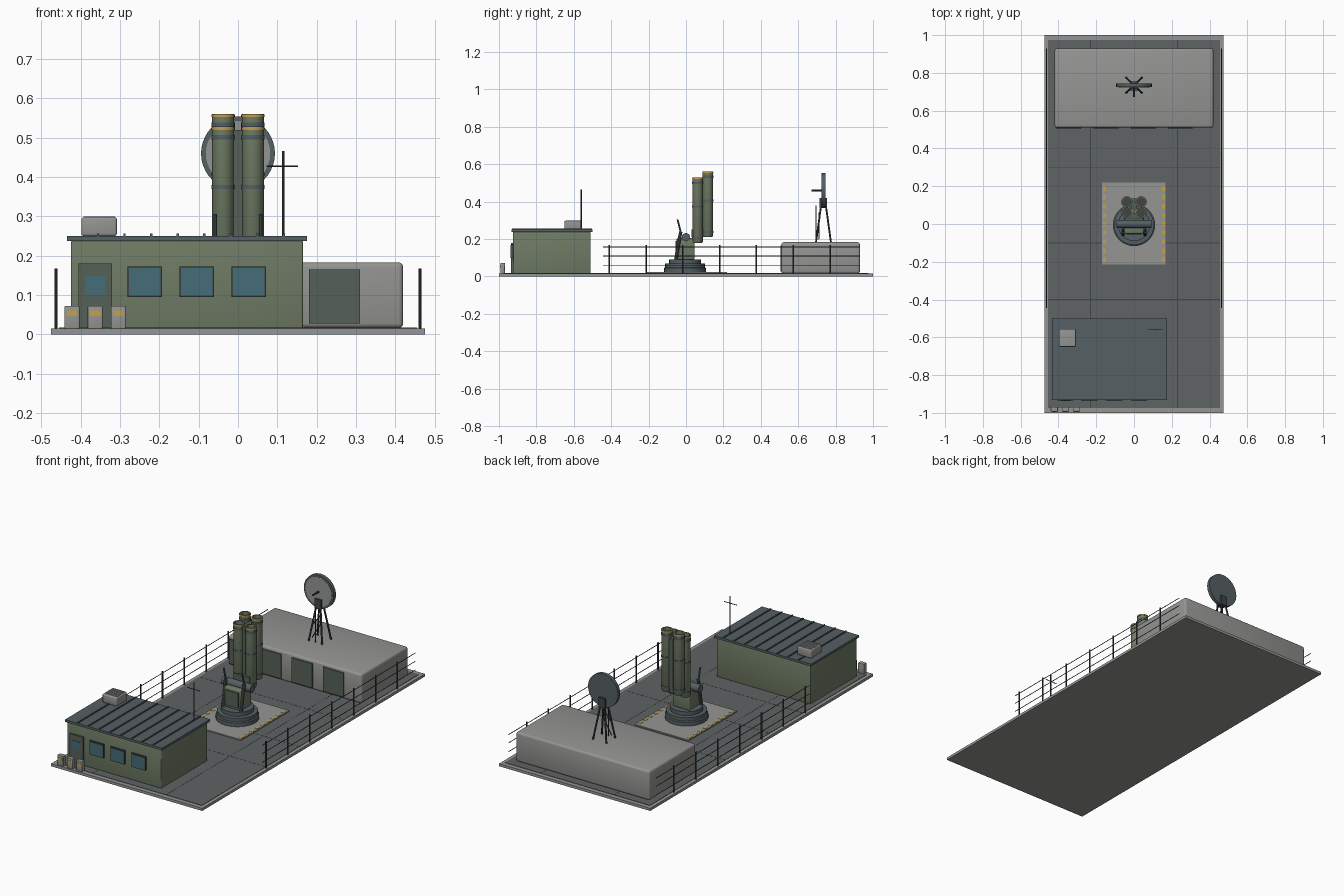
import bpy, bmesh
from math import pi, cos, sin
from mathutils import Vector

if "Cube" in bpy.data.objects:
    bpy.data.objects.remove(bpy.data.objects["Cube"])


def mat(name, r, g, b):
    m = bpy.data.materials.new(name)
    m.diffuse_color = (r, g, b, 1)
    m.use_nodes = True
    m.node_tree.nodes["Principled BSDF"].inputs["Base Color"].default_value = m.diffuse_color
    return m


CONCRETE = mat("concrete", .30, .30, .29)
ASPHALT = mat("asphalt", .115, .125, .125)
GREEN = mat("olive", .16, .20, .13)
DKGREEN = mat("dark_olive", .09, .12, .095)
SLATE = mat("slate", .09, .115, .125)
STEEL = mat("dark_steel", .05, .06, .06)
GLASS = mat("glass", .06, .15, .19)
YELLOW = mat("yellow", .55, .36, .07)


def finish(name, bm, m, smooth=False):
    me = bpy.data.meshes.new(name)
    bm.to_mesh(me)
    bm.free()
    o = bpy.data.objects.new(name, me)
    bpy.context.collection.objects.link(o)
    me.materials.append(m)
    if smooth:
        bpy.ops.object.select_all(action='DESELECT')
        o.select_set(True)
        bpy.context.view_layer.objects.active = o
        bpy.ops.object.shade_smooth_by_angle(angle=0.6)
    return o


def box(name, x0, x1, y0, y1, z0, z1, m, bevel=0):
    bm = bmesh.new()
    bmesh.ops.create_cube(bm, size=1)
    for v in bm.verts:
        v.co = ((x0 + x1) / 2 + v.co.x * (x1 - x0), (y0 + y1) / 2 + v.co.y * (y1 - y0),
                (z0 + z1) / 2 + v.co.z * (z1 - z0))
    if bevel:
        bmesh.ops.bevel(bm, geom=bm.edges[:], offset=bevel, segments=3, profile=.5, affect='EDGES')
    return finish(name, bm, m, bool(bevel))


def rod(name, a, b, r, m, n=10):
    a, b = Vector(a), Vector(b)
    bm = bmesh.new()
    bmesh.ops.create_cone(bm, cap_ends=True, segments=n, radius1=r, radius2=r, depth=(b - a).length)
    q = (b - a).to_track_quat('Z', 'Y')
    for v in bm.verts:
        v.co = q @ v.co + (a + b) / 2
    return finish(name, bm, m, True)


def lathe(name, profile, centre, m, n=32):
    # revolve a closed (radius, z) profile around a vertical axis
    bm = bmesh.new()
    vs = [bm.verts.new((r, 0, z)) for r, z in profile]
    es = [bm.edges.new(p) for p in zip(vs, vs[1:])]
    bmesh.ops.spin(bm, geom=vs + es, axis=(0, 0, 1), cent=(0, 0, 0), angle=2 * pi, steps=n)
    bmesh.ops.remove_doubles(bm, verts=bm.verts[:], dist=1e-5)
    bmesh.ops.recalc_face_normals(bm, faces=bm.faces[:])
    bmesh.ops.translate(bm, verts=bm.verts[:], vec=centre)
    return finish(name, bm, m, True)


# ground slab with asphalt inset and joints
G = .017
box("base_slab", -.475, .475, -1, 1, 0, .015, CONCRETE)
box("asphalt_deck", -.455, .455, -.975, .975, .01, G, ASPHALT)
for y in (-.4, -.1, .3):
    box("deck_joint", -.455, .455, y - .002, y + .002, G - .002, G + .0004, STEEL)
for x in (-.23, .23):
    box("deck_joint_long", x - .002, x + .002, -.975, .975, G - .002, G + .0004, STEEL)

# control building
box("control_building", -.425, .165, -.925, -.51, G - .002, .238, GREEN, .004)
box("building_roof", -.435, .175, -.932, -.5, .237, .25, SLATE)
for i in range(8):
    x = -.356 + i * .0675
    box("roof_rib", x - .003, x + .003, -.93, -.502, .248, .256, SLATE)
for x in (-.237, -.105, .027):
    box("window_frame", x - .044, x + .044, -.934, -.92, .095, .173, STEEL)
    box("window_glass", x - .04, x + .04, -.937, -.92, .099, .169, GLASS)
box("door", -.405, -.32, -.935, -.92, G, .18, DKGREEN)
box("door_glass", -.388, -.337, -.938, -.92, .1, .148, GLASS)
box("roof_vent_unit", -.398, -.308, -.65, -.555, .25, .298, CONCRETE, .006)
for i in range(6):
    y = -.637 + i * .014
    box("vent_slat", -.393, -.313, y, y + .005, .29, .3, CONCRETE)
rod("antenna_mast", (.115, -.56, .25), (.115, -.56, .466), .003, STEEL)
rod("antenna_crossbar", (.073, -.56, .427), (.152, -.56, .427), .002, STEEL)

# utility boxes in front of the building
for x in (-.422, -.363, -.304):
    box("utility_box", x - .019, x + .019, -.993, -.968, .014, .072, CONCRETE, .003)
    box("utility_stripe", x - .013, x + .013, -.9945, -.98, .046, .06, YELLOW)

# rear shelter with four doors
box("shelter", -.42, .42, .51, .93, G - .001, .183, CONCRETE, .012)
for i in range(4):
    x = -.345 + i * .1967
    box("shelter_door", x - .065, x + .065, .504, .52, .027, .165, DKGREEN)

# radar dish on its stand
C = (0, .735, .38)
for sx in (-1, 1):
    for sy in (-1, 1):
        rod("radar_leg", (sx * .042, .735 + sy * .04, .182), (sx * .012, .735 + sy * .012, .385), .005, STEEL)
rod("radar_brace_a", (-.03, .71, .27), (.025, .71, .34), .003, STEEL)
rod("radar_brace_b", (-.03, .71, .2), (.03, .71, .3), .003, STEEL)
rod("radar_cable_pole", (0, .695, .182), (0, .695, .38), .003, STEEL)
box("radar_head", -.02, .02, .715, .755, .365, .42, STEEL)
rod("radar_dish", (0, .725, .46), (0, .745, .46), .094, SLATE, 40)
rod("radar_dish_face", (0, .7235, .46), (0, .74, .46), .082, CONCRETE, 40)
rod("radar_feed", (0, .672, .46), (0, .73, .46), .005, STEEL)

# launch pad with dashed markings
box("launch_pad", -.17, .168, -.215, .22, .012, .023, CONCRETE)
for s in (-1, 1):
    for i in range(9):
        y = -.2 + i * .047
        box("pad_dash", s * .155 - .008, s * .155 + .008, y, y + .024, .02, .0245, YELLOW)

# turntable and launcher body
lathe("turntable", [(0, .02), (.112, .02), (.112, .045), (.106, .049), (.106, .068), (.085, .07),
                    (.085, .092), (0, .092)], (0, -.005, 0), SLATE)
box("launcher_body", -.052, .052, -.05, .045, .09, .205, GREEN, .006)
box("body_front_plate", -.04, .04, -.056, -.04, .105, .19, DKGREEN)
rod("elevation_axle", (-.092, 0, .21), (.092, 0, .21), .022, SLATE, 20)
for s in (-1, 1):
    x = s * .058
    rod("support_arm_lower", (x, -.055, .09), (x, -.028, .24), .009, SLATE)
    rod("support_arm_upper", (x, -.028, .235), (x, -.045, .305), .005, SLATE)
box("tube_cradle", -.05, .05, .03, .13, .21, .25, DKGREEN)
box("tube_spine", -.012, .012, .055, .135, .24, .52, DKGREEN)

# four launch tubes, the rear pair mounted higher
for x in (-.038, .038):
    for y, z in ((.062, .18), (.117, .212)):
        lathe("launch_tube", [(0, 0), (.024, 0), (.028, .006), (.028, .348), (.022, .348), (.022, .32), (0, .32)],
              (x, y, z), GREEN, 24)
        for h, t, m in ((.02, .012, SLATE), (.19, .01, SLATE), (.315, .012, SLATE), (.34, .007, YELLOW)):
            lathe("tube_band", [(.027, h), (.03, h), (.03, h + t), (.027, h + t)], (x, y, z), m, 24)
        rod("tube_bore", (x, y, z + .31), (x, y, z + .325), .0215, STEEL, 24)

# side railings
for x in (-.463, .463):
    for i in range(7):
        y = -.41 + i * .1967
        rod("rail_post", (x, y, .012), (x, y, .168), .004, STEEL, 8)
    for z in (.06, .11, .157):
        rod("rail_bar", (x, -.445, z), (x, .93, z), .002, STEEL, 6)
